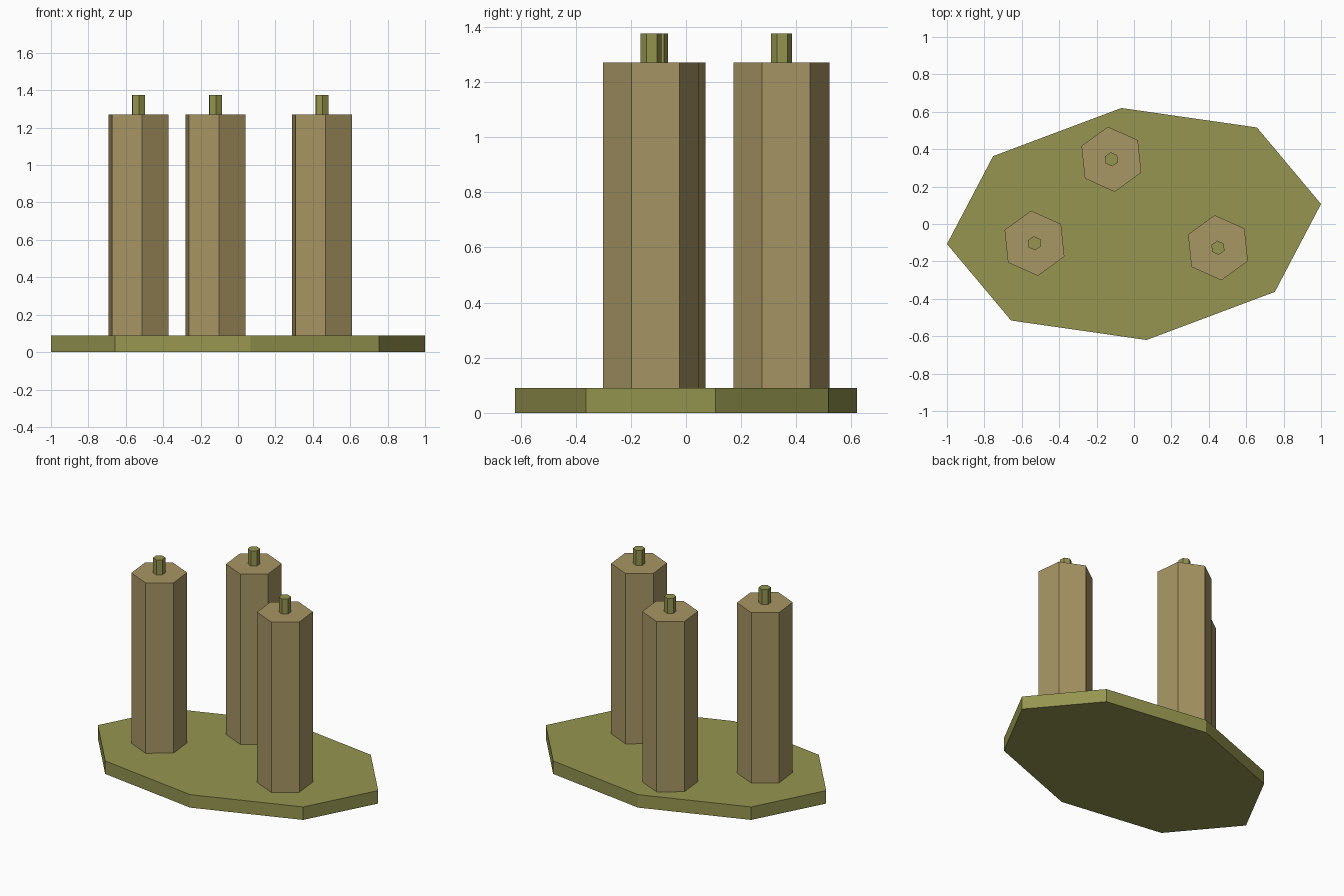
import bpy
import bmesh
from math import cos, sin, radians

cube = bpy.data.objects.get("Cube")
if cube:
    bpy.data.objects.remove(cube, do_unlink=True)


def make_material(name, rgb):
    mat = bpy.data.materials.new(name)
    mat.use_nodes = True
    mat.diffuse_color = (*rgb, 1)
    mat.node_tree.nodes["Principled BSDF"].inputs["Base Color"].default_value = (*rgb, 1)
    return mat


def make_prism(name, outline, bottom, top, mat):
    """Extrude a counter-clockwise outline from bottom to top."""
    bm = bmesh.new()
    face = bm.faces.new([bm.verts.new((x, y, bottom)) for x, y in outline])
    result = bmesh.ops.extrude_face_region(bm, geom=[face])
    moved = [v for v in result["geom"] if isinstance(v, bmesh.types.BMVert)]
    bmesh.ops.translate(bm, verts=moved, vec=(0, 0, top - bottom))
    bmesh.ops.recalc_face_normals(bm, faces=bm.faces)
    mesh = bpy.data.meshes.new(name)
    bm.to_mesh(mesh)
    bm.free()
    mesh.materials.append(mat)
    obj = bpy.data.objects.new(name, mesh)
    bpy.context.collection.objects.link(obj)
    return obj


def hexagon(cx, cy, radius, turn=36):
    angles = [radians(turn + 60 * i) for i in range(6)]
    return [(cx + radius * cos(a), cy + radius * sin(a)) for a in angles]


olive = make_material("olive", (0.30, 0.30, 0.08))
tan = make_material("tan wax", (0.39, 0.305, 0.127))

# Stretched eight-sided tray, symmetric about its centre
half = [(1.0, 0.107), (0.657, 0.516), (-0.067, 0.62), (-0.753, 0.363)]
tray_outline = half + [(-x, -y) for x, y in half]
TRAY_TOP, CANDLE_TOP, WICK_TOP = 0.09, 1.27, 1.375
make_prism("tray", tray_outline, 0, TRAY_TOP, olive)

# Three six-sided candles with wicks
places = {"right": (-0.532, -0.103), "back": (-0.121, 0.346), "left": (0.449, -0.127)}
for side, (x, y) in places.items():
    make_prism(f"{side}_candle", hexagon(x, y, 0.175), TRAY_TOP, CANDLE_TOP, tan)
    make_prism(f"{side}_wick", hexagon(x, y, 0.038), CANDLE_TOP, WICK_TOP, olive)
